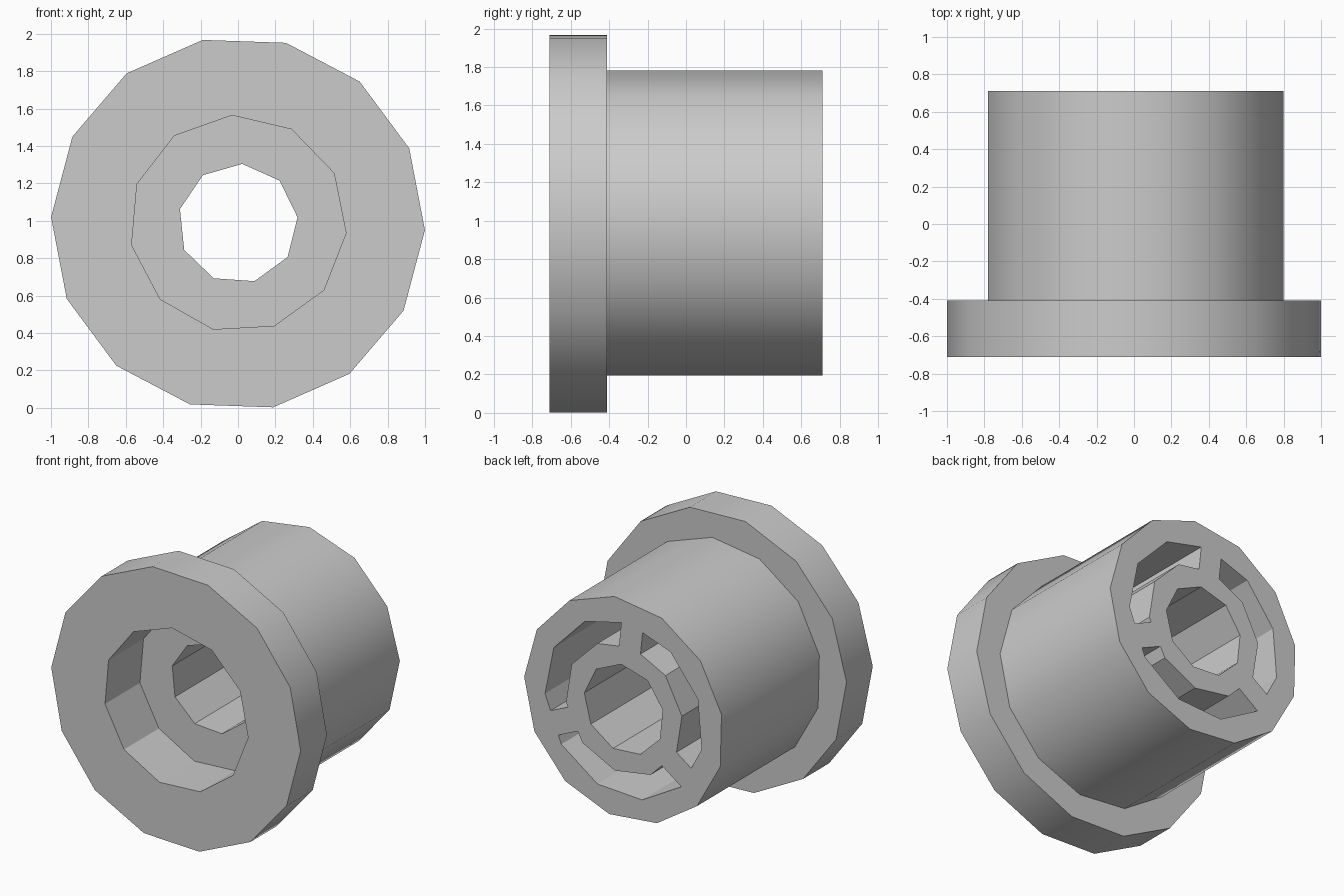
import bpy, bmesh
from math import sin, cos, radians, tau

cube = bpy.data.objects.get("Cube")
if cube:
    bpy.data.objects.remove(cube, do_unlink=True)

AXIS_Z = 0.985
FRONT, BACK = -0.71, 0.71

grey = bpy.data.materials.new("plain grey")
grey.use_nodes = True
colour = (0.6, 0.6, 0.6, 1)
grey.diffuse_color = colour
grey.node_tree.nodes["Principled BSDF"].inputs["Base Color"].default_value = colour


def extrude_outline(name, outline, y0, y1):
    """Solid from an (x, z) outline around the axis, running from y0 to y1."""
    bm = bmesh.new()
    ends = [[bm.verts.new((x, y, z + AXIS_Z)) for x, z in outline] for y in (y0, y1)]
    for ring in ends:
        bm.faces.new(ring)
    n = len(outline)
    for i in range(n):
        j = (i + 1) % n
        bm.faces.new((ends[0][i], ends[0][j], ends[1][j], ends[1][i]))
    bmesh.ops.recalc_face_normals(bm, faces=bm.faces[:])
    mesh = bpy.data.meshes.new(name)
    bm.to_mesh(mesh)
    bm.free()
    mesh.materials.append(grey)
    obj = bpy.data.objects.new(name, mesh)
    bpy.context.collection.objects.link(obj)
    return obj


def prism(name, sides, radius, phase, y0, y1):
    angles = [radians(phase) + tau * i / sides for i in range(sides)]
    return extrude_outline(name, [(radius * cos(a), radius * sin(a)) for a in angles], y0, y1)


def spoke(name, angle, y0, y1, half=0.086, length=0.9):
    c, s = cos(radians(angle)), sin(radians(angle))
    corners = [(0.1, -half), (length, -half), (length, half), (0.1, half)]
    return extrude_outline(name, [(u * c - v * s, u * s + v * c) for u, v in corners], y0, y1)


def combine(target, tool, operation):
    """Apply a boolean and discard the tool."""
    tool.hide_render = True
    mod = target.modifiers.new("boolean", 'BOOLEAN')
    mod.operation, mod.solver, mod.object = operation, 'EXACT', tool
    bpy.context.view_layer.objects.active = target
    bpy.ops.object.modifier_apply(modifier=mod.name)
    bpy.data.objects.remove(tool, do_unlink=True)


# Flange and barrel
bushing = prism("flanged_bushing", 14, 1.0, -2, FRONT, -0.41)
combine(bushing, prism("barrel", 13, 0.8, 1.5, -0.55, BACK), 'UNION')

# Front recess and through bore
combine(bushing, prism("recess", 11, 0.58, -5, FRONT - 0.2, -0.31), 'DIFFERENCE')
combine(bushing, prism("bore", 9, 0.32, 6, -1, 1), 'DIFFERENCE')

# Rear pocket, leaving the hub and three spokes
pocket = prism("rear_pocket", 11, 0.635, -5, -0.15, BACK + 0.2)
combine(pocket, prism("hub", 10, 0.47, 27, -0.5, 1.2), 'DIFFERENCE')
for angle in (96, 216, 336):
    combine(pocket, spoke("spoke", angle, -0.5, 1.2), 'DIFFERENCE')
combine(bushing, pocket, 'DIFFERENCE')

# Smooth outer walls, crisp inner facets
bpy.ops.object.select_all(action='DESELECT')
bushing.select_set(True)
bpy.context.view_layer.objects.active = bushing
bpy.ops.object.shade_smooth_by_angle(angle=radians(30))
